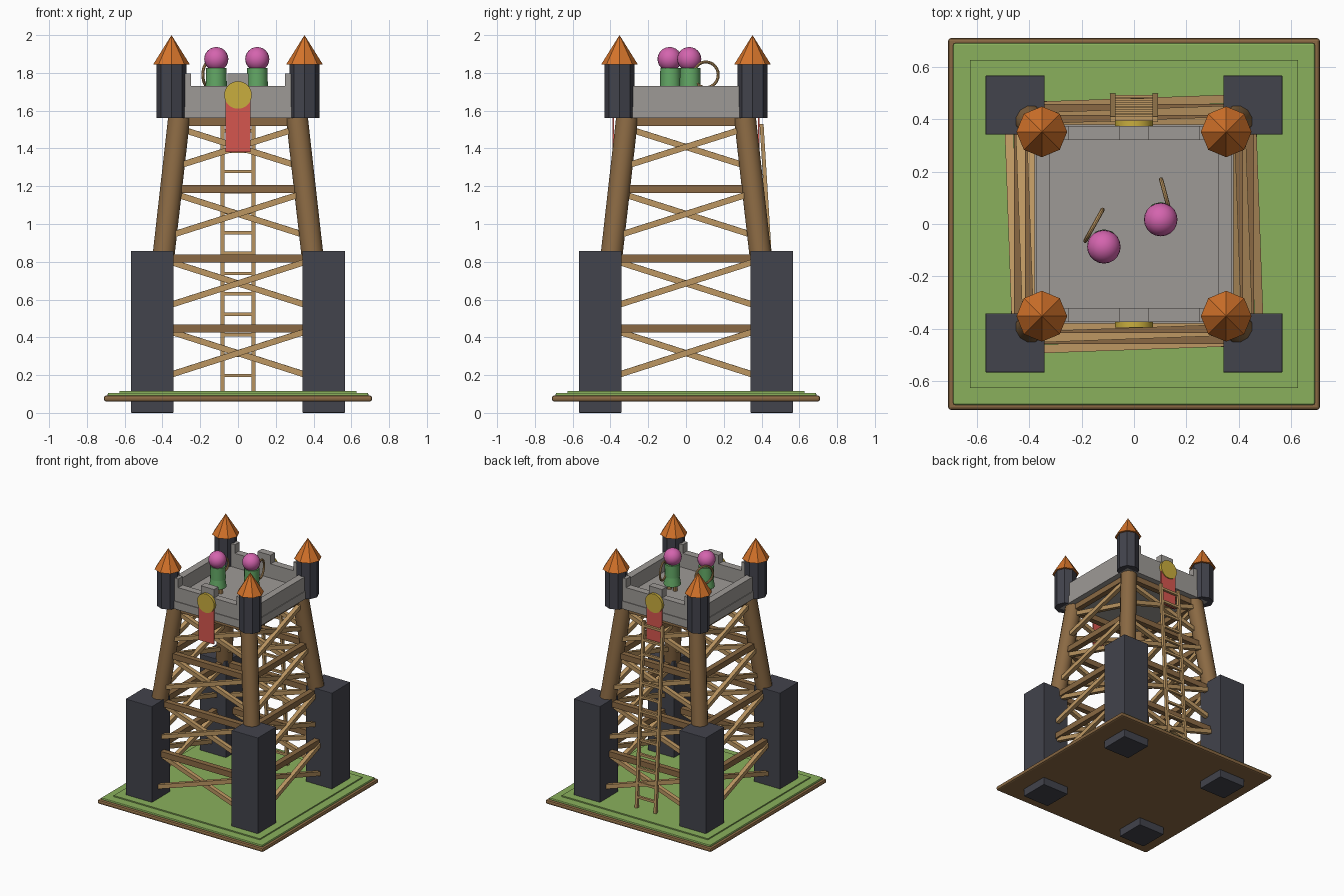
import bpy, math
from mathutils import Vector

default = bpy.data.objects.get("Cube")
if default:
    bpy.data.objects.remove(default, do_unlink=True)


def material(name, hexcode):
    def lin(i):
        c = int(hexcode[i:i + 2], 16) / 255
        return c / 12.92 if c <= 0.04045 else ((c + 0.055) / 1.055) ** 2.4
    m = bpy.data.materials.new(name)
    col = (lin(0), lin(2), lin(4), 1)
    m.use_nodes = True
    m.diffuse_color = col
    m.node_tree.nodes["Principled BSDF"].inputs["Base Color"].default_value = col
    return m


STONE = material("dark slate", "42434c")
WOOD = material("dark wood", "8a6943")
TAN = material("light wood", "bd9762")
GRASS = material("grass green", "8ab05c")
GREY = material("grey stone", "9e9a96")
ORANGE = material("orange tile", "d4732a")
RED = material("banner red", "d5564f")
GOLD = material("gold", "c9ae3e")
PINK = material("pink", "d464ae")
TUNIC = material("tunic green", "63a865")


def finish(name, mat, bevel=0, smooth=False):
    o = bpy.context.object
    o.name = name
    o.data.materials.clear()
    o.data.materials.append(mat)
    if bevel:
        b = o.modifiers.new("bevel", 'BEVEL')
        b.width, b.segments = bevel, 2
    if smooth:
        bpy.ops.object.shade_smooth_by_angle(angle=math.radians(40))
    return o


def box(name, lo, hi, mat, bevel=0):
    lo, hi = Vector(lo), Vector(hi)
    bpy.ops.mesh.primitive_cube_add(size=1, location=(lo + hi) / 2)
    bpy.context.object.scale = hi - lo
    bpy.ops.object.transform_apply(location=False, rotation=False, scale=True)
    return finish(name, mat, bevel)


def beam(name, a, b, width, depth, mat):
    """Square timber running from a to b."""
    a, b = Vector(a), Vector(b)
    d = b - a
    bpy.ops.mesh.primitive_cube_add(size=1, location=(a + b) / 2)
    o = bpy.context.object
    o.scale = (width, depth, d.length)
    o.rotation_euler = d.to_track_quat('Z', 'Y').to_euler()
    return finish(name, mat)


def rod(name, a, b, r1, r2, sides, mat, smooth=False):
    a, b = Vector(a), Vector(b)
    d = b - a
    bpy.ops.mesh.primitive_cone_add(vertices=sides, radius1=r1, radius2=r2,
                                    depth=d.length, location=(a + b) / 2)
    bpy.context.object.rotation_euler = d.to_track_quat('Z', 'Y').to_euler()
    return finish(name, mat, smooth=smooth)


def spread(z):
    """Distance of the leaning legs from the axis at height z."""
    return 0.312 + 0.113 * (1.56 - z)


def on_side(k, u, z, out=0):
    """Point on side k of the tower, u from -1 to 1 between the legs."""
    s = spread(z)
    x, y = u * s, -(s + out)
    for _ in range(k):
        x, y = -y, x
    return (x, y, z)


# Ground
box("ground_slab", (-0.71, -0.71, 0.06), (0.71, 0.71, 0.092), WOOD, 0.012)
box("grass_lower", (-0.69, -0.69, 0.085), (0.69, 0.69, 0.106), GRASS, 0.006)
box("grass_upper", (-0.627, -0.627, 0.1), (0.627, 0.627, 0.115), GRASS)

# Corners: stone footing, leaning leg, turret and roof
for sx in (-1, 1):
    for sy in (-1, 1):
        c = Vector((sx * 0.454, sy * 0.454, 0))
        h = Vector((0.113, 0.113, 0))
        box("footing", c - h, c + h + Vector((0, 0, 0.857)), STONE, 0.004)
        lo, hi = spread(0.12), spread(1.58)
        rod("leg", (sx * lo, sy * lo, 0.12), (sx * hi, sy * hi, 1.58),
            0.06, 0.06, 12, WOOD, True)
        t = 0.352
        rod("turret", (sx * t, sy * t, 1.56), (sx * t, sy * t, 1.85), 0.08, 0.08, 8, STONE)
        rod("turret_roof", (sx * t, sy * t, 1.845), (sx * t, sy * t, 2.0), 0.097, 0, 8, ORANGE)

# Cross beams and X braces on all four sides
for k in range(4):
    for z in (0.447, 0.817, 1.185, 1.54):
        a, b = on_side(k, -1, z), on_side(k, 1, z)
        wide = (0.042, 0.044)
        beam("cross_beam", a, b, *wide, WOOD)
        half = 0.145 * spread(z) / spread(0.447)
        mid = z - 0.136
        for s in (-1, 1):
            beam("brace", on_side(k, -s, mid - half, 0.012 * s),
                 on_side(k, s, mid + half, 0.012 * s), 0.032, 0.032, TAN)

# Platform, parapet and merlons
box("platform", (-0.38, -0.38, 1.56), (0.38, 0.38, 1.62), GREY)
for s in (-1, 1):
    ys = sorted((s * 0.32, s * 0.375))
    for name, x0, x1, top in (("parapet", -0.375, 0.375, 1.73),
                              ("merlon", -0.056, 0.056, 1.797),
                              ("corner_merlon", -0.32, -0.25, 1.797),
                              ("corner_merlon", 0.25, 0.32, 1.797)):
        box(name, (x0, ys[0], 1.61), (x1, ys[1], top), GREY)
    box("side_parapet", (ys[0], -0.32, 1.61), (ys[1], 0.32, 1.73), GREY)

    # Banner with a round gold shield, front and back
    yb = sorted((s * 0.38, s * 0.389))
    box("banner", (-0.066, yb[0], 1.38), (0.066, yb[1], 1.68), RED)
    rod("shield", (0, s * 0.372, 1.683), (0, s * 0.396, 1.683), 0.073, 0.073, 20, GOLD, True)

# Ladder leaning on the back
foot, head = Vector((0, 0.488, 0.11)), Vector((0, 0.4, 1.53))
for s in (-1, 1):
    side = Vector((s * 0.081, 0, 0))
    beam("ladder_rail", foot + side, head + side, 0.021, 0.021, TAN)
for i in range(13):
    p = foot.lerp(head, (0.088 + 0.108 * i) / 1.42)
    beam("ladder_rung", p - Vector((0.08, 0, 0)), p + Vector((0.08, 0, 0)), 0.018, 0.018, TAN)


# Two guards, each holding a round bow
def guard(x, y, bow, turn):
    for s in (-1, 1):
        rod("guard_leg", (x + s * 0.025, y, 1.62), (x + s * 0.025, y, 1.69),
            0.017, 0.017, 8, TAN, True)
    rod("guard_skirt", (x, y, 1.665), (x, y, 1.74), 0.062, 0.05, 12, TUNIC, True)
    rod("guard_body", (x, y, 1.73), (x, y, 1.825), 0.056, 0.054, 12, TUNIC, True)
    bpy.ops.mesh.primitive_uv_sphere_add(segments=20, ring_count=12, radius=0.064,
                                         location=(x, y - 0.005, 1.873))
    finish("guard_head", PINK, smooth=True)
    bpy.ops.mesh.primitive_torus_add(major_radius=0.068, minor_radius=0.008,
                                     major_segments=24, minor_segments=8,
                                     location=(*bow, 1.79),
                                     rotation=(math.pi / 2, 0, turn))
    finish("bow", TAN, smooth=True)


guard(-0.115, -0.082, (-0.153, -0.005), math.radians(61))
guard(0.102, 0.022, (0.121, 0.105), math.radians(105))
